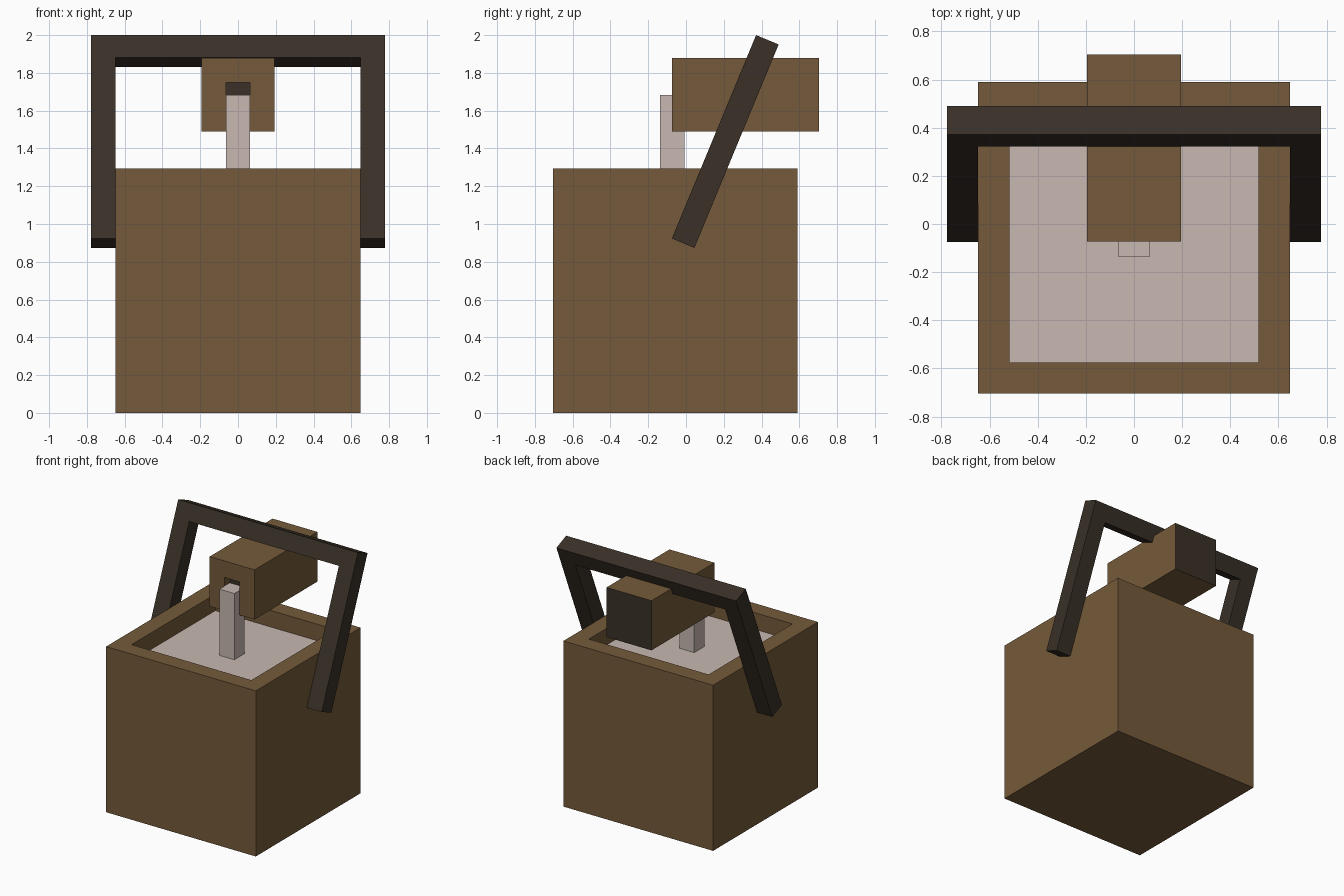
import bpy, bmesh, math
from mathutils import Matrix, Vector

if "Cube" in bpy.data.objects:
    bpy.data.objects.remove(bpy.data.objects["Cube"], do_unlink=True)

U = 0.1295  # one grid block; every part is a whole number of these


def material(name, rgb):
    m = bpy.data.materials.new(name)
    m.use_nodes = True
    m.diffuse_color = (*rgb, 1)
    bsdf = next(n for n in m.node_tree.nodes if n.type == 'BSDF_PRINCIPLED')
    bsdf.inputs["Base Color"].default_value = (*rgb, 1)
    return m


BROWN = material("wood brown", (0.178, 0.102, 0.043))
DARK = material("dark brown", (0.041, 0.030, 0.020))
PALE = material("pale liquid", (0.578, 0.485, 0.440))


def finish(bm, name, mats):
    bmesh.ops.recalc_face_normals(bm, faces=bm.faces)
    mesh = bpy.data.meshes.new(name)
    bm.to_mesh(mesh)
    bm.free()
    for m in mats:
        mesh.materials.append(m)
    obj = bpy.data.objects.new(name, mesh)
    bpy.context.collection.objects.link(obj)
    return obj


def block(lo, hi):
    """Box between two corners."""
    lo, hi = Vector(lo), Vector(hi)
    bm = bmesh.new()
    bmesh.ops.create_cube(bm, size=1, matrix=Matrix.Translation((lo + hi) / 2)
                          @ Matrix.Diagonal((*(hi - lo), 1)))
    bm.normal_update()
    return bm


def facing(bm, direction):
    return max(bm.faces, key=lambda f: f.normal.dot(Vector(direction)))


def recess(bm, direction, depth):
    """Sink a hole one unit inside the border; its floor takes material 1."""
    face = facing(bm, direction)
    bmesh.ops.inset_region(bm, faces=[face], thickness=U, use_even_offset=True)
    floor = bmesh.ops.extrude_discrete_faces(bm, faces=[face])["faces"][0]
    bmesh.ops.translate(bm, verts=floor.verts, vec=-depth * Vector(direction))
    floor.material_index = 1


# Bucket with the liquid surface as the floor of its opening
bm = block((-5 * U, -0.705, 0), (5 * U, -0.705 + 10 * U, 10 * U))
recess(bm, (0, 0, 1), U)
finish(bm, "bucket", [BROWN, PALE])

# Spout block: dark back end and a square outlet in front
front = -0.073
bm = block((-1.5 * U, front, 1.49), (1.5 * U, front + 6 * U, 1.49 + 3 * U))
facing(bm, (0, 1, 0)).material_index = 1
recess(bm, (0, -1, 0), U / 2)
finish(bm, "spout", [BROWN, DARK])

# Liquid stream falling from the outlet
bm = block((-U / 2, front - U / 2, 9 * U), (U / 2, front + U / 2 - 0.001, 13 * U))
finish(bm, "stream", [PALE])

# Handle: U-shaped profile, extruded one unit and tipped back
profile = [(-6, -9), (-6, 0), (6, 0), (6, -9), (5, -9), (5, -1), (-5, -1), (-5, -9)]
bm = bmesh.new()
face = bm.faces.new([bm.verts.new((x * U, 0, z * U)) for x, z in profile])
new = bmesh.ops.extrude_face_region(bm, geom=[face])["geom"]
bmesh.ops.translate(bm, vec=(0, U, 0),
                    verts=[v for v in new if isinstance(v, bmesh.types.BMVert)])
handle = finish(bm, "handle", [DARK])
handle.rotation_euler.x = -math.radians(22.5)
handle.location = (0, 0.371, 2.0)
